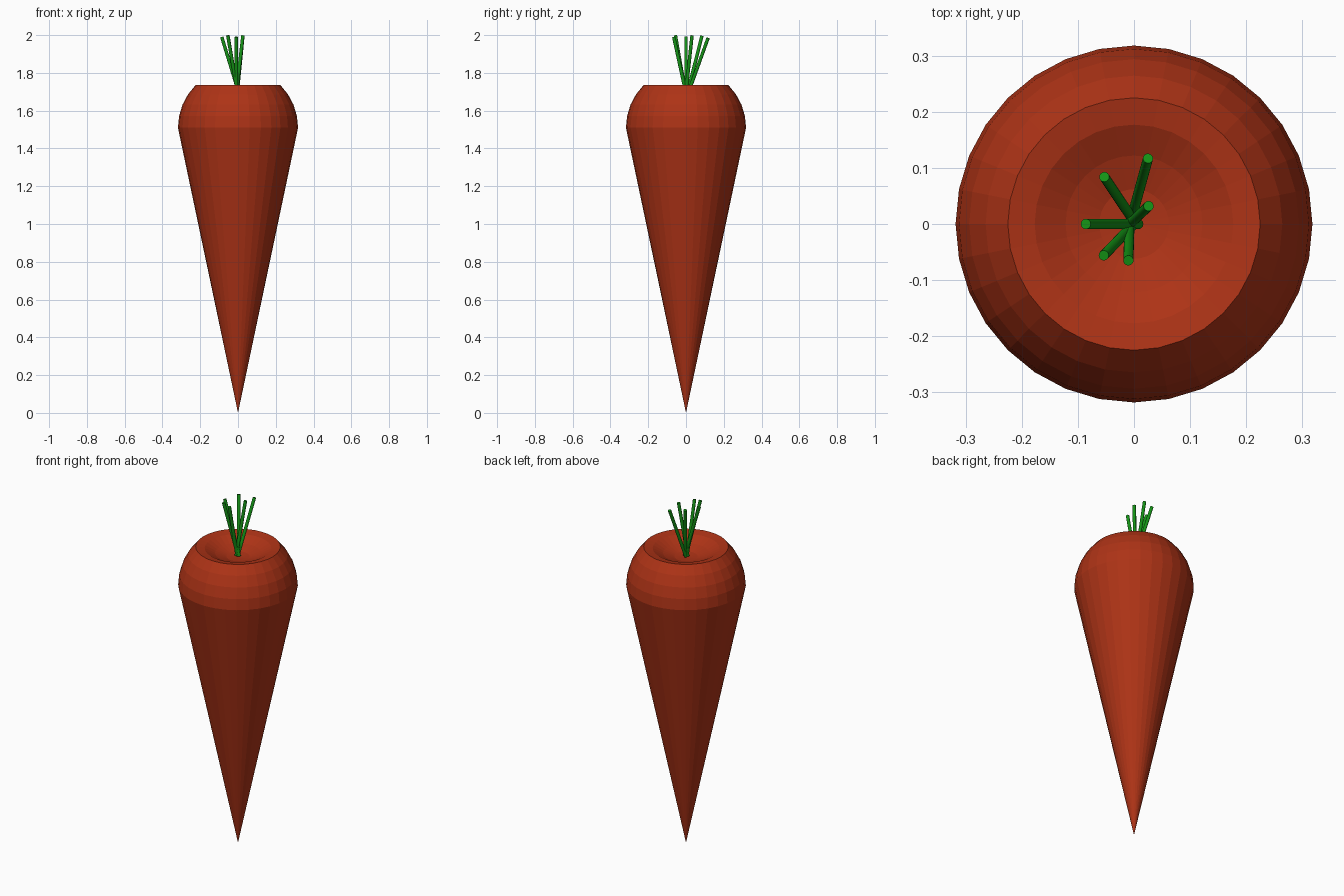
import bpy, bmesh
from math import sin, cos, pi, radians
from mathutils import Vector

if "Cube" in bpy.data.objects:
    bpy.data.objects.remove(bpy.data.objects["Cube"])

SIDES = 32


def material(name, color):
    m = bpy.data.materials.new(name)
    m.diffuse_color = color
    m.use_nodes = True
    m.node_tree.nodes["Principled BSDF"].inputs["Base Color"].default_value = m.diffuse_color
    return m


def add_object(name, bm, mat):
    bmesh.ops.recalc_face_normals(bm, faces=bm.faces)
    me = bpy.data.meshes.new(name)
    bm.to_mesh(me)
    bm.free()
    me.materials.append(mat)
    ob = bpy.data.objects.new(name, me)
    bpy.context.collection.objects.link(ob)
    return ob


def lathe(name, profile, mat):
    """Revolve (radius, z) points whose two ends lie on the axis."""
    bm = bmesh.new()
    first = bm.verts.new((0, 0, profile[0][1]))
    last = bm.verts.new((0, 0, profile[-1][1]))
    rings = [[bm.verts.new((r * cos(2 * pi * i / SIDES), r * sin(2 * pi * i / SIDES), z))
              for i in range(SIDES)] for r, z in profile[1:-1]]
    for i in range(SIDES):
        j = (i + 1) % SIDES
        bm.faces.new((first, rings[0][j], rings[0][i]))
        for a, b in zip(rings, rings[1:]):
            bm.faces.new((a[i], a[j], b[j], b[i]))
        bm.faces.new((last, rings[-1][i], rings[-1][j]))
    return add_object(name, bm, mat)


def stem(name, base, tip, radius, mat):
    base, tip = Vector(base), Vector(tip)
    axis = tip - base
    bm = bmesh.new()
    bmesh.ops.create_cone(bm, cap_ends=True, segments=SIDES, radius1=radius,
                          radius2=radius, depth=axis.length)
    bm.transform(axis.to_track_quat('Z', 'Y').to_matrix().to_4x4())
    bmesh.ops.translate(bm, verts=bm.verts, vec=(base + tip) / 2)
    return add_object(name, bm, mat)


orange = material("carrot_orange", (0.42, 0.033, 0.008, 1))
green = material("stem_green", (0.007, 0.30, 0.008, 1))

# Root: straight cone, spherical shoulder up to 45 degrees, sunken crown
R, Z = 0.318, 1.51
shoulder = [(R * cos(radians(a)), Z + R * sin(radians(a)))
            for a in (0, 11.25, 22.5, 33.75, 45)]
dish = [(0.177, 1.726), (0.122, 1.698), (0.062, 1.678), (0, 1.672)]
lathe("carrot_root", [(0, 0)] + shoulder + dish, orange)

# Cut leaf stems fanning out of the crown
stems = [
    ((-0.005, 0.008), (0.025, 0.117, 1.985)),
    ((0.000, 0.005), (-0.053, 0.084, 1.995)),
    ((0.008, 0.000), (-0.086, 0.000, 1.99)),
    ((0.000, 0.000), (-0.054, -0.056, 1.998)),
    ((-0.008, 0.002), (-0.010, -0.065, 1.99)),
    ((-0.010, -0.002), (0.026, 0.032, 1.998)),
]
for n, ((x, y), tip) in enumerate(stems, 1):
    stem(f"leaf_stem_{n}", (x, y, 1.682), tip, 0.009, green)
